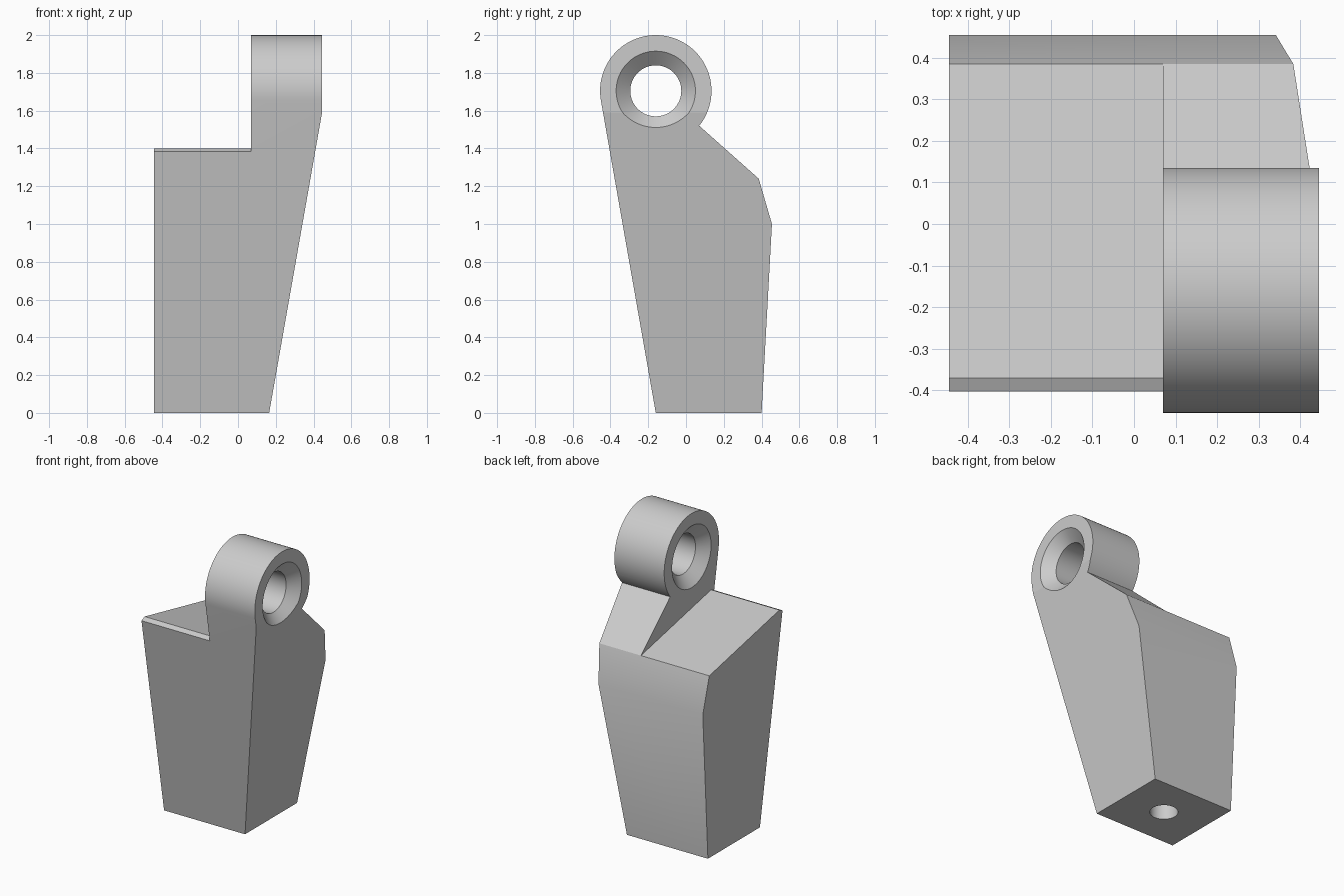
import bpy, bmesh
from math import sin, cos, pi, radians
from mathutils import Vector, Matrix

cube = bpy.data.objects.get("Cube")
if cube:
    bpy.data.objects.remove(cube, do_unlink=True)

LEFT, STEP, RIGHT = -0.445, 0.07, 0.445
EYE_Y, EYE_Z, EYE_R = -0.16, 1.705, 0.295
BORE, SINK, SINK_DEPTH = 0.135, 0.21, 0.065

grey = bpy.data.materials.new("plain grey")
grey.use_nodes = True
colour = (0.6, 0.6, 0.6, 1)
grey.diffuse_color = colour
grey.node_tree.nodes["Principled BSDF"].inputs["Base Color"].default_value = colour


def add_object(name, bm):
    bmesh.ops.recalc_face_normals(bm, faces=bm.faces)
    mesh = bpy.data.meshes.new(name)
    bm.to_mesh(mesh)
    bm.free()
    obj = bpy.data.objects.new(name, mesh)
    bpy.context.collection.objects.link(obj)
    mesh.materials.append(grey)
    return obj


def prism(points, x0, x1):
    """Extrude a (y, z) outline along x."""
    bm = bmesh.new()
    face = bm.faces.new([bm.verts.new((x0, y, z)) for y, z in points])
    out = bmesh.ops.extrude_face_region(bm, geom=[face])
    verts = [v for v in out["geom"] if isinstance(v, bmesh.types.BMVert)]
    bmesh.ops.translate(bm, verts=verts, vec=(x1 - x0, 0, 0))
    return bm


def lathe(name, rings, matrix, sides=64):
    """Solid of revolution from (radius, height) rings."""
    bm = bmesh.new()
    loops = [[bm.verts.new((r * cos(2 * pi * i / sides), r * sin(2 * pi * i / sides), h))
              for i in range(sides)] for r, h in rings]
    for a, b in zip(loops, loops[1:]):
        for i in range(sides):
            j = (i + 1) % sides
            bm.faces.new((a[i], a[j], b[j], b[i]))
    bm.faces.new(loops[0])
    bm.faces.new(loops[-1])
    bm.transform(matrix)
    return add_object(name, bm)


# Bracket body: round eye on top of a tapering leg
start, end, steps = radians(-38.8), radians(190), 60
arc = [start + (end - start) * i / steps for i in range(steps + 1)]
outline = [(-0.16, 0), (0.40, 0), (0.455, 1.0), (0.385, 1.24)]
outline += [(EYE_Y + EYE_R * cos(a), EYE_Z + EYE_R * sin(a)) for a in arc]
bm = prism(outline, LEFT, RIGHT)

# Slanted right-hand side
normal = Vector((1.59, 0, -0.28))
cut = bmesh.ops.bisect_plane(bm, geom=bm.verts[:] + bm.edges[:] + bm.faces[:],
                             plane_co=(RIGHT, 0, 1.59), plane_no=normal, clear_outer=True)
rim = [e for e in cut["geom_cut"] if isinstance(e, bmesh.types.BMEdge)]
bmesh.ops.holes_fill(bm, edges=rim, sides=0)
body = add_object("bracket_body", bm)

# Cutters: sloping shoulder, countersunk eye hole, socket under the foot
shoulder = add_object("shoulder_cutter", prism(
    [(-0.70, 1.25), (-0.37, 1.40), (0.385, 1.24), (0.8, 1.152), (0.8, 2.3), (-0.70, 2.3)],
    LEFT - 0.2, STEP))

over = 0.01
flare = SINK + over * (SINK - BORE) / SINK_DEPTH
eye = lathe("eye_cutter",
            [(flare, STEP - over), (BORE, STEP + SINK_DEPTH),
             (BORE, RIGHT - SINK_DEPTH), (flare, RIGHT + over)],
            Matrix.Translation((0, EYE_Y, EYE_Z)) @ Matrix.Rotation(pi / 2, 4, 'Y'))
socket = lathe("socket_cutter", [(0.087, -0.1), (0.087, 0.5)],
               Matrix.Translation((-0.14, 0.12, 0)))

bpy.ops.object.select_all(action='DESELECT')
bpy.context.view_layer.objects.active = body
body.select_set(True)
for cutter in (shoulder, eye, socket):
    mod = body.modifiers.new(cutter.name, 'BOOLEAN')
    mod.operation, mod.solver, mod.object = 'DIFFERENCE', 'EXACT', cutter
    bpy.ops.object.modifier_apply(modifier=mod.name)
    bpy.data.objects.remove(cutter, do_unlink=True)

# Smooth the curves, keep the bend in the right-hand side crisp
bpy.ops.object.shade_smooth_by_angle(angle=radians(30))
bm = bmesh.new()
bm.from_mesh(body.data)
for edge in bm.edges:
    if len(edge.link_faces) == 2 and all(f.normal.x > 0.95 for f in edge.link_faces):
        edge.smooth = False
bm.to_mesh(body.data)
bm.free()
